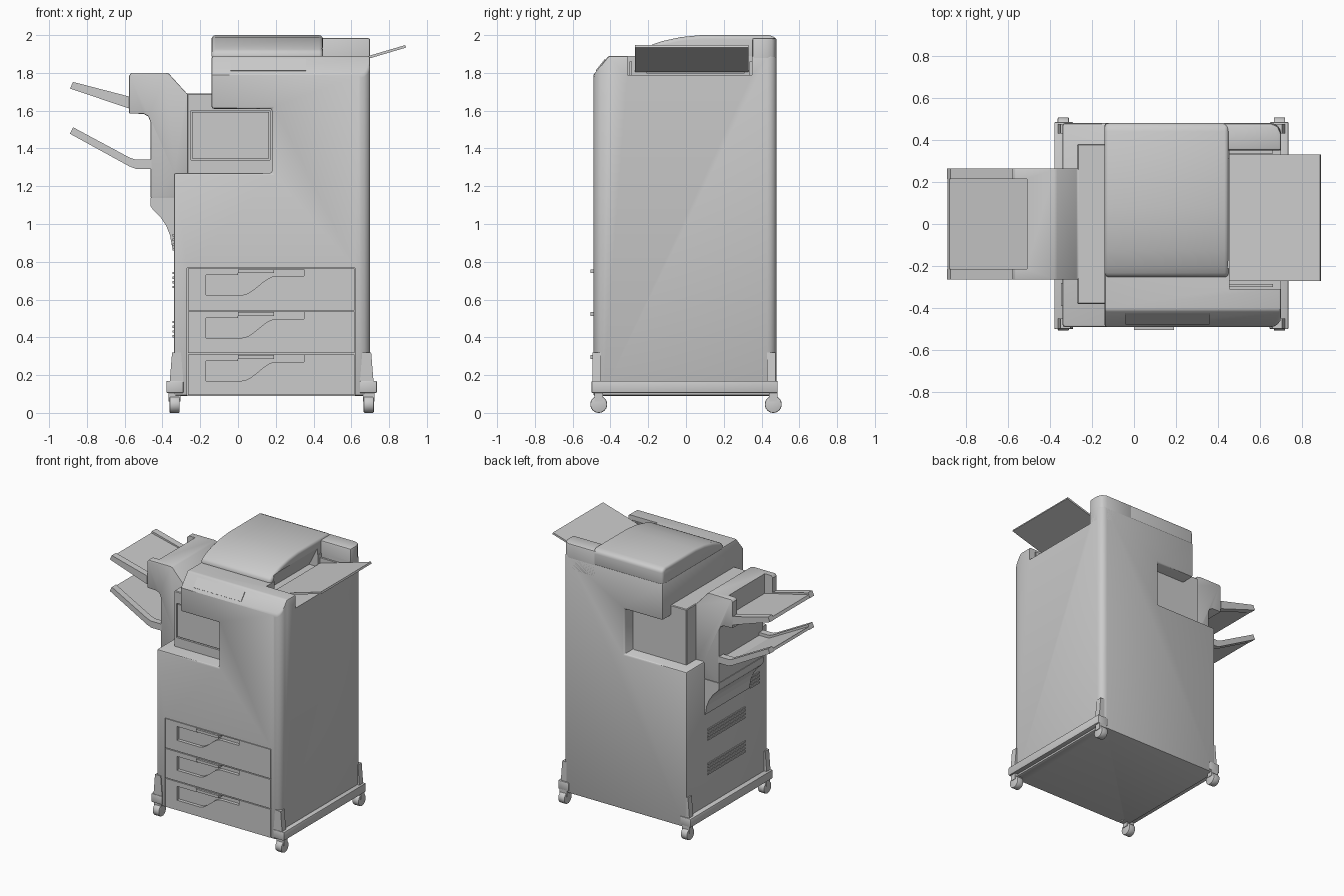
import bpy, bmesh, math

if "Cube" in bpy.data.objects:
    bpy.data.objects.remove(bpy.data.objects["Cube"], do_unlink=True)

GREY = (0.6, 0.6, 0.6, 1)
plastic = bpy.data.materials.new("grey plastic")
plastic.use_nodes = True
plastic.diffuse_color = GREY
plastic.node_tree.nodes["Principled BSDF"].inputs["Base Color"].default_value = GREY


def prism(name, pts, lo, hi, axis="y"):
    """Extrude a closed outline from lo to hi along an axis."""
    place = {"x": lambda a, b, t: (t, a, b),
             "y": lambda a, b, t: (a, t, b),
             "z": lambda a, b, t: (a, b, t)}[axis]
    bm = bmesh.new()
    ends = [[bm.verts.new(place(a, b, t)) for a, b in pts] for t in (lo, hi)]
    bm.faces.new(ends[0])
    bm.faces.new(ends[1])
    n = len(pts)
    for i in range(n):
        j = (i + 1) % n
        bm.faces.new((ends[0][i], ends[0][j], ends[1][j], ends[1][i]))
    bmesh.ops.recalc_face_normals(bm, faces=bm.faces)
    mesh = bpy.data.meshes.new(name)
    bm.to_mesh(mesh)
    bm.free()
    mesh.materials.append(plastic)
    obj = bpy.data.objects.new(name, mesh)
    bpy.context.collection.objects.link(obj)
    return obj


def box(name, x, y, z):
    return prism(name, [(x[0], z[0]), (x[1], z[0]), (x[1], z[1]), (x[0], z[1])], *y)


def activate(obj):
    bpy.ops.object.select_all(action="DESELECT")
    obj.select_set(True)
    bpy.context.view_layer.objects.active = obj


def bevel(obj, width, segments=2):
    mod = obj.modifiers.new("bevel", "BEVEL")
    mod.width, mod.segments = width, segments
    mod.limit_method, mod.angle_limit = "ANGLE", math.radians(40)
    activate(obj)
    bpy.ops.object.modifier_apply(modifier=mod.name)
    bpy.ops.object.shade_smooth_by_angle(angle=math.radians(35))
    return obj


def cut(obj, cutter):
    cutter.hide_render = True
    mod = obj.modifiers.new("cut", "BOOLEAN")
    mod.operation, mod.solver, mod.object = "DIFFERENCE", "EXACT", cutter
    activate(obj)
    bpy.ops.object.modifier_apply(modifier=mod.name)
    bpy.data.objects.remove(cutter, do_unlink=True)


def tube(name, centre, radius, length):
    pts = [(centre[1] + radius * math.cos(a), centre[2] + radius * math.sin(a))
           for a in (math.tau * i / 24 for i in range(24))]
    return prism(name, pts, centre[0] - length / 2, centre[0] + length / 2, "x")


# Main cabinet: stepped outline with an overhanging scanner head
FRONT, BACK = -0.49, 0.48
cabinet = prism("cabinet", [(-0.34, 0.09), (0.7, 0.09), (0.7, 1.89), (-0.14, 1.89),
                            (-0.14, 1.61), (0.18, 1.61), (0.18, 1.27), (-0.34, 1.27)],
                FRONT, BACK)
bm = bmesh.new()
bm.from_mesh(cabinet.data)
corners = [e for e in bm.edges if all(v.co.x > 0.69 for v in e.verts)
           and abs(e.verts[0].co.z - e.verts[1].co.z) > 1]
bmesh.ops.bevel(bm, geom=corners, offset=0.05, segments=4, profile=0.5, affect="EDGES")
bm.to_mesh(cabinet.data)
bm.free()
cut(cabinet, prism("slope_cutter", [(-0.6, 1.79), (FRONT, 1.79), (-0.41, 1.89),
                                    (-0.41, 2.1), (-0.6, 2.1)], -1, 1, "x"))
bevel(cabinet, 0.012)
cut(cabinet, box("drawer_bay_cutter", (-0.27, 0.62), (-0.6, -0.43), (0.05, 0.768)))
cut(cabinet, box("feeder_cutter", (0.455, 0.8), (-0.31, 0.35), (1.79, 2.1)))


def slot_cutter():
    return prism("slot_cutter", [(0.38, 1.8), (0.48, 1.8), (0.48, 1.94), (0.45, 1.94)],
                 -0.21, 0.31)


cut(cabinet, slot_cutter())

# Arched document feeder lid
lid = prism("feeder_lid", [(-0.255, 1.87), (-0.25, 1.915), (-0.2, 1.942), (-0.13, 1.967),
                           (-0.03, 1.989), (0.08, 2.0), (0.44, 2.0), (BACK, 1.985),
                           (BACK, 1.87)], -0.14, 0.45, "x")
bevel(lid, 0.02, 3)
cut(lid, slot_cutter())
bevel(prism("feeder_back_block", [(0.42, 0.35), (0.7, 0.35), (0.7, 0.43), (0.685, 0.465),
                                  (0.65, BACK), (0.42, BACK)], 1.78, 1.985, "z"), 0.012)

# Sloping document tray with its guides
prism("document_tray", [(0.455, 1.805), (0.89, 1.934), (0.885, 1.947), (0.455, 1.82)],
      -0.27, 0.33)
for y in (-0.3, 0.335):
    box("tray_guide", (0.455, 0.66), (y, y + 0.014), (1.785, 1.86))

# Control panel on the front slope
prism("control_panel", [(-0.474, 1.81), (-0.426, 1.87), (-0.43, 1.873), (-0.478, 1.813)],
      -0.04, 0.36, "x")

# Paper bridge with an inset front door
bridge = bevel(box("paper_bridge", (-0.27, 0.19), (-0.38, 0.38), (1.26, 1.69)), 0.005, 1)
cut(bridge, box("door_cutter", (-0.25, 0.17), (-0.5, -0.365), (1.34, 1.6)))
box("bridge_door", (-0.243, 0.163), (-0.376, -0.36), (1.347, 1.593))
box("door_latch", (0.128, 0.163), (-0.382, -0.37), (1.43, 1.51))

# Three drawers, each with a swooping grip pocket and a pull
for base, top in ((0.095, 0.31), (0.316, 0.537), (0.543, 0.764)):
    drawer = box("drawer", (-0.266, 0.616), (FRONT, -0.425), (base, top))
    low, mid = top - 0.14, top - 0.04
    swoop = [(0.02 + 0.18 * t, low + (mid - low) * (3 * t * t - 2 * t ** 3))
             for t in (i / 10 for i in range(11))]
    cut(drawer, prism("pocket_cutter", [(-0.17, low)] + swoop +
                      [(0.35, mid), (0.35, top - 0.004), (0, top - 0.004),
                       (0, top - 0.035), (-0.17, top - 0.035)], -0.6, -0.465))
    box("drawer_pull", (0, 0.19), (-0.505, -0.46), (top - 0.024, top - 0.004))

# Finisher: upper housing, lower cover and open exit between two cheeks
HALF = 0.265
housing = prism("finisher_housing",
                [(-0.26, 1.26), (-0.26, 1.69), (-0.27, 1.69), (-0.365, 1.795),
                 (-0.38, 1.8), (-0.565, 1.8), (-0.577, 1.785), (-0.577, 1.585),
                 (-0.5, 1.583), (-0.475, 1.57), (-0.463, 1.54), (-0.463, 1.14),
                 (-0.33, 1.14), (-0.33, 1.26)], -HALF, HALF)
bevel(housing, 0.008)
cut(housing, box("exit_cutter", (-0.7, -0.51), (-0.215, 0.215), (1.62, 1.9)))
prism("finisher_lower_cover",
      [(-0.33, 1.139), (-0.463, 1.139), (-0.463, 1.095), (-0.45, 1.075), (-0.41, 1.035),
       (-0.38, 0.99), (-0.36, 0.94), (-0.347, 0.87), (-0.33, 0.87)], -HALF, HALF)

# Output trays: a thin plate between two raised rails
upper = [(-0.5, 1.635), (-0.5, 1.7), (-0.873, 1.752), (-0.89, 1.717)]
upper = [(-0.577, 1.612), (-0.577, 1.675), (-0.873, 1.752), (-0.89, 1.717)]
lower = [(-0.455, 1.292), (-0.455, 1.342), (-0.545, 1.342), (-0.575, 1.352),
         (-0.873, 1.512), (-0.89, 1.478), (-0.575, 1.305), (-0.54, 1.292)]
for name, rail in (("upper_tray", upper), ("lower_tray", lower)):
    for y in (-HALF, 0.215):
        prism(name + "_rail", rail, y, y + 0.05)
prism("upper_tray_plate", [(-0.505, 1.63), (-0.505, 1.65), (-0.878, 1.738), (-0.888, 1.717)],
      -0.22, 0.22)
prism("lower_tray_plate", [(-0.455, 1.295), (-0.455, 1.32), (-0.545, 1.32), (-0.88, 1.498),
                           (-0.888, 1.48), (-0.545, 1.295)], -0.22, 0.22)

# Louvred vents on the finisher side
for y0, y1, z0, count in ((-0.22, 0.23, 0.4, 4), (-0.22, 0.23, 0.66, 4),
                          (-0.39, -0.28, 0.86, 4)):
    for i in range(count):
        z = z0 + i * 0.025
        box("vent_slat", (-0.346, -0.335), (y0, y1), (z, z + 0.012))

# Stand on both sides: rail, corner posts and casters
CENTRE = 0.178
for side in (-1, 1):
    def sx(d):
        return CENTRE + side * d
    bevel(box("stand_rail", sorted((sx(0.467), sx(0.557))), (-0.5, 0.485), (0.105, 0.17)),
          0.006)
    for y0, y1 in ((-0.496, -0.45), (0.43, 0.475)):
        prism("corner_post", [(sx(0.467), 0.16), (sx(0.54), 0.16), (sx(0.527), 0.32),
                              (sx(0.48), 0.32)], y0, y1)
    for y in (-0.462, 0.462):
        x = sx(0.514)
        bevel(tube("caster_wheel", (x, y, 0.045), 0.045, 0.054), 0.006)
        box("caster_fork", (x - 0.031, x + 0.031), (y - 0.022, y + 0.022), (0.06, 0.11))
